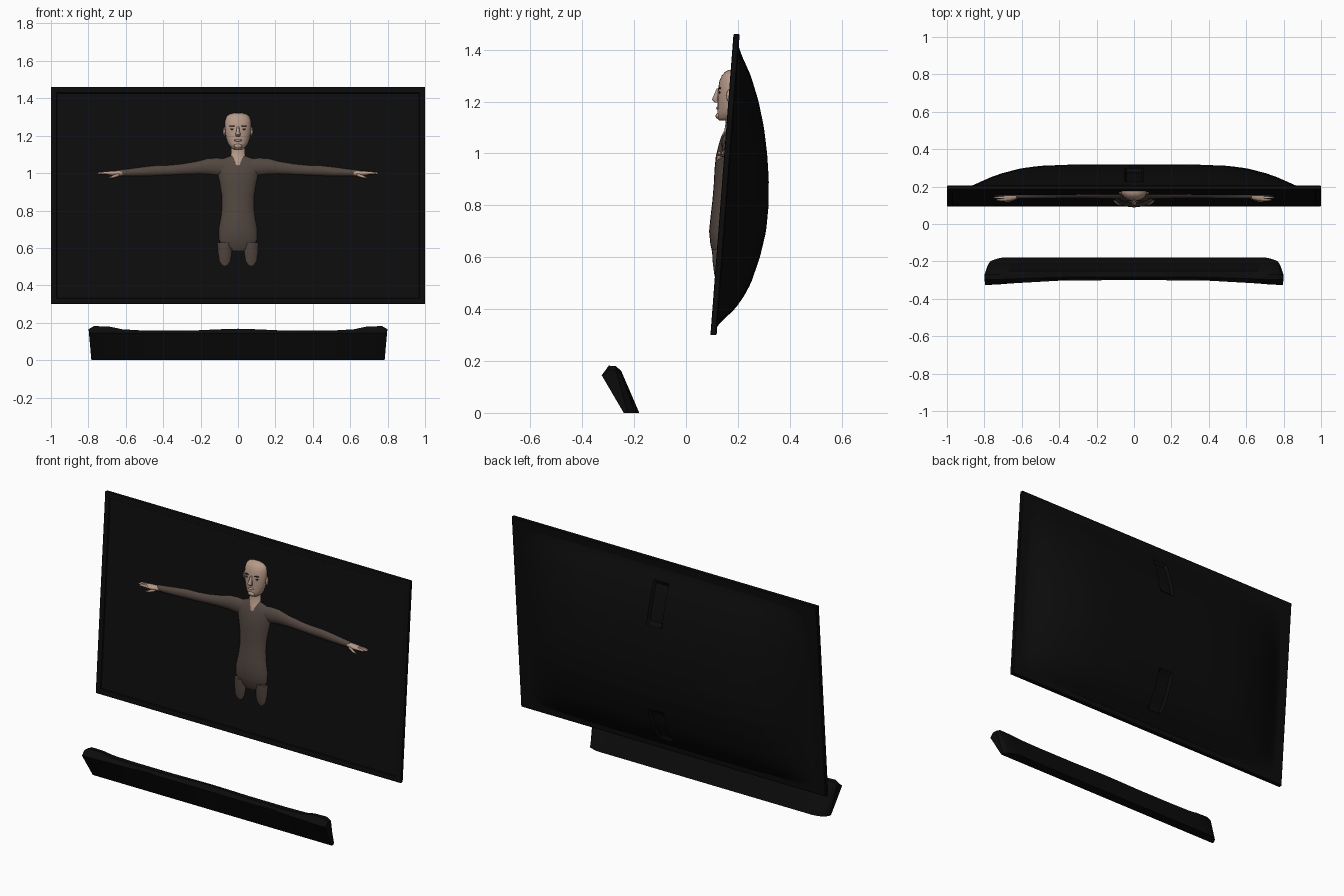
import bpy, bmesh, math
from mathutils import Vector as V


def mat(name, r, g, b):
    m = bpy.data.materials.new(name)
    m.diffuse_color = (r, g, b, 1)
    return m


BLACK = mat("casing black", .0035, .0035, .0035)
SCREEN = mat("screen black", .004, .004, .0045)
SUIT = mat("suit brown", .085, .062, .051)
SKIN = mat("skin", .47, .32, .245)
DARK = mat("eye dark", .03, .02, .017)


def finish(name, bm, mats, angle=40):
    bmesh.ops.recalc_face_normals(bm, faces=bm.faces)
    me = bpy.data.meshes.new(name)
    bm.to_mesh(me)
    bm.free()
    for m in mats:
        me.materials.append(m)
    ob = bpy.data.objects.new(name, me)
    bpy.context.collection.objects.link(ob)
    bpy.ops.object.select_all(action='DESELECT')
    ob.select_set(True)
    bpy.context.view_layer.objects.active = ob
    bpy.ops.object.shade_smooth_by_angle(angle=math.radians(angle))
    return ob


def loft(name, rings, m, angle=40):
    bm = bmesh.new()
    loops = [[bm.verts.new(p) for p in r] for r in rings]
    n = len(loops[0])
    for a, b in zip(loops, loops[1:]):
        for i in range(n):
            j = (i + 1) % n
            bm.faces.new((a[i], a[j], b[j], b[i]))
    bm.faces.new(loops[0])
    bm.faces.new(loops[-1])
    return finish(name, bm, [m], angle)


def ring(c, a, b, n=24):
    c, a, b = V(c), V(a), V(b)
    return [c + a * math.cos(t) + b * math.sin(t)
            for t in (2 * math.pi * i / n for i in range(n))]


def upright(name, rows, m, cx=0):
    # rows: height, half width, front y, back y
    return loft(name, [ring((cx, (f + k) / 2, z), (w, 0, 0), (0, (k - f) / 2, 0))
                       for z, w, f, k in rows], m, 60)


def sideways(name, rows, m, s):
    # rows: x, centre y, centre z, half depth, half height
    return loft(name, [ring((s * x, y, z), (0, d, 0), (0, 0, h), 16)
                       for x, y, z, d, h in rows], m, 60)


def ball(name, c, r, m):
    bm = bmesh.new()
    bmesh.ops.create_uvsphere(bm, u_segments=12, v_segments=8, radius=1)
    for v in bm.verts:
        v.co = V(c) + V([p * q for p, q in zip(v.co, r)])
    return finish(name, bm, [m], 60)


def interp(x, table):
    for (x0, y0), (x1, y1) in zip(table, table[1:]):
        if x <= x1:
            return y0 + (y1 - y0) * max(0, (x - x0)) / (x1 - x0)
    return table[-1][1]


# ---- television: everything lies on a plane leaning back ----
Z0, Z1 = .30, 1.46


def tv(x, z, d):
    return V((x, .094 + .0767 * (z - Z0) + d, z))


# bezel with recessed screen
bm = bmesh.new()
loops = []
for g, d in ((.004, .024), (0, .02), (0, .002), (.003, 0), (.03, 0), (.033, .005)):
    loops.append([bm.verts.new(tv(sx * (1 - g), (Z0 + g if sz < 0 else Z1 - g), d))
                  for sx, sz in ((-1, -1), (1, -1), (1, 1), (-1, 1))])
for a, b in zip(loops, loops[1:]):
    for i in range(4):
        bm.faces.new((a[i], a[i - 1], b[i - 1], b[i]))
bm.faces.new(loops[0])
bm.faces.new(loops[-1]).material_index = 1
finish("television_frame", bm, [BLACK, SCREEN], 30)

# bulging rear casing with two shallow vertical channels
FZ = [(.33, 0), (.36, .025), (.4, .066), (.45, .097), (.5, .12), (.6, .147), (.7, .163),
      (.8, .165), (.9, .158), (1, .144), (1.1, .124), (1.2, .096), (1.3, .058), (1.38, .016),
      (1.41, .004), (1.43, 0)]
FX = [(0, 1), (.3, 1), (.5, .95), (.6, .87), (.7, .71), (.76, .58), (.82, .4), (.87, .22),
      (.91, .08), (.94, .02), (.97, 0)]
half = [.02, .04, .05, .1] + [.1 + .03 * i for i in range(1, 30)]
xs = [-x for x in reversed(half)] + [0] + half
zs = [.33 + 1.1 * i / 55 for i in range(56)]


def rear(x, z):
    d = interp(abs(x), FX) * interp(z, FZ)
    if abs(x) < .045 and (1.13 < z < 1.35 or .39 < z < .6):
        d = max(d - .018, 0)
    return tv(x, z, .021 + d)


bm = bmesh.new()
grid = [[bm.verts.new(rear(x, z)) for x in xs] for z in zs]
for a, b in zip(grid, grid[1:]):
    for i in range(len(xs) - 1):
        bm.faces.new((a[i], b[i], b[i + 1], a[i + 1]))
finish("television_back", bm, [BLACK], 35)

# ---- leaning sound bar ----
TOP = [(0, .168), (.1, .165), (.25, .158), (.5, .158), (.62, .165), (.69, .18), (.77, .182), (.8, .166)]
FRONT = [(0, .026), (.4, .022), (.65, .008), (.75, 0), (.8, 0)]
BACK = [(0, 0), (.72, 0), (.76, .008), (.785, .02), (.8, .045)]


def bar(x):
    h, f, b = (interp(abs(x), t) for t in (TOP, FRONT, BACK))
    k = h / .182
    pts = [(-.18 - b, 0), (-.24, 0), (-.325 + f, .145 * (1 - f)), (-.318 + f, .154 * (.5 + k / 2)),
           (-.298 + f * .6, h), (-.27, h - .002), (-.25 - b * .4, .163 * (.6 + .4 * k))]
    return [V((x * (1 - .02 * (1 - z / .18)), y, z)) for y, z in pts]


st = [.8, .795, .785, .77, .74, .72, .69, .66, .62, .56, .5, .4, .25, .17, .1, .05]
loft("sound_bar", [bar(-x) for x in st] + [bar(0)] + [bar(x) for x in reversed(st)], BLACK, 30)

# ---- figure emerging from the screen ----
upright("torso", [(.585, .085, .115, .2), (.61, .112, .103, .21), (.65, .117, .094, .22),
                  (.70, .112, .089, .22), (.76, .099, .095, .22), (.82, .092, .102, .22),
                  (.88, .094, .107, .225), (.94, .104, .11, .23), (.99, .115, .115, .23),
                  (1.03, .13, .125, .225), (1.06, .125, .135, .215), (1.08, .09, .146, .21),
                  (1.095, .05, .155, .205)], SUIT)
upright("neck", [(1.03, .025, .128, .2), (1.045, .042, .129, .205), (1.065, .051, .136, .208),
                 (1.09, .049, .148, .21), (1.12, .047, .153, .212), (1.16, .046, .15, .215)], SKIN)
upright("head", [(1.127, .022, .128, .18), (1.137, .038, .12, .2), (1.16, .054, .121, .215),
                 (1.19, .064, .122, .222), (1.22, .069, .122, .226), (1.25, .071, .124, .226),
                 (1.28, .069, .129, .224), (1.3, .063, .138, .22), (1.314, .048, .15, .21),
                 (1.322, .02, .165, .195)], SKIN)
loft("nose", [ring((0, .124, 1.25), (.006, 0, 0), (0, .006, 0), 10),
              ring((0, .117, 1.225), (.009, 0, 0), (0, .01, 0), 10),
              ring((0, .111, 1.207), (.014, 0, 0), (0, .012, 0), 10),
              ring((0, .118, 1.197), (.011, 0, 0), (0, .008, 0), 10)], SKIN, 60)
ball("lips", (0, .122, 1.175), (.022, .006, .006), SKIN)
ball("chin", (0, .124, 1.145), (.022, .01, .012), SKIN)

for s, side in ((-1, "left"), (1, "right")):
    upright("thigh_" + side, [(.40, .04, .15, .18), (.46, .047, .127, .19), (.5, .05, .1155, .2),
                              (.54, .05, .108, .2), (.58, .049, .103, .205),
                              (.63, .048, .1, .205)], SUIT, s * .07)
    sideways("arm_" + side, [(.06, .175, 1.03, .04, .05), (.11, .172, 1.032, .037, .052),
                             (.16, .169, 1.035, .033, .046), (.22, .167, 1.028, .029, .037),
                             (.30, .166, 1.02, .027, .031), (.37, .164, 1.015, .025, .029),
                             (.44, .162, 1.013, .025, .029), (.52, .158, 1.007, .022, .025),
                             (.58, .154, 1.003, .018, .02), (.63, .152, 1.001, .016, .017)],
             SUIT, s)
    sideways("hand_" + side, [(.615, .152, 1, .015, .015), (.64, .15, .999, .02, .014),
                              (.67, .148, .999, .025, .013), (.695, .148, 1, .024, .01)], SKIN, s)
    # fingers and thumb
    for i in range(4):
        y, tip = .129 + .0125 * i, (.735, .75, .748, .73)[i]
        sideways(f"finger_{side}_{i}", [(.68, y, 1, .007, .008), (.715, y, 1.001, .006, .007),
                                        (tip - .006, y, .999, .005, .006),
                                        (tip, y, .998, .002, .002)], SKIN, s)
    sideways("thumb_" + side, [(.635, .138, .992, .009, .009), (.665, .125, .982, .007, .008),
                               (.69, .12, .976, .003, .003)], SKIN, s)
    # ear, eye and brow
    ball("ear_" + side, (s * .073, .168, 1.222), (.007, .013, .024), SKIN)
    ball("eye_" + side, (s * .029, .131, 1.235), (.012, .005, .005), DARK)
    ball("brow_" + side, (s * .03, .13, 1.252), (.018, .006, .0035), DARK)
